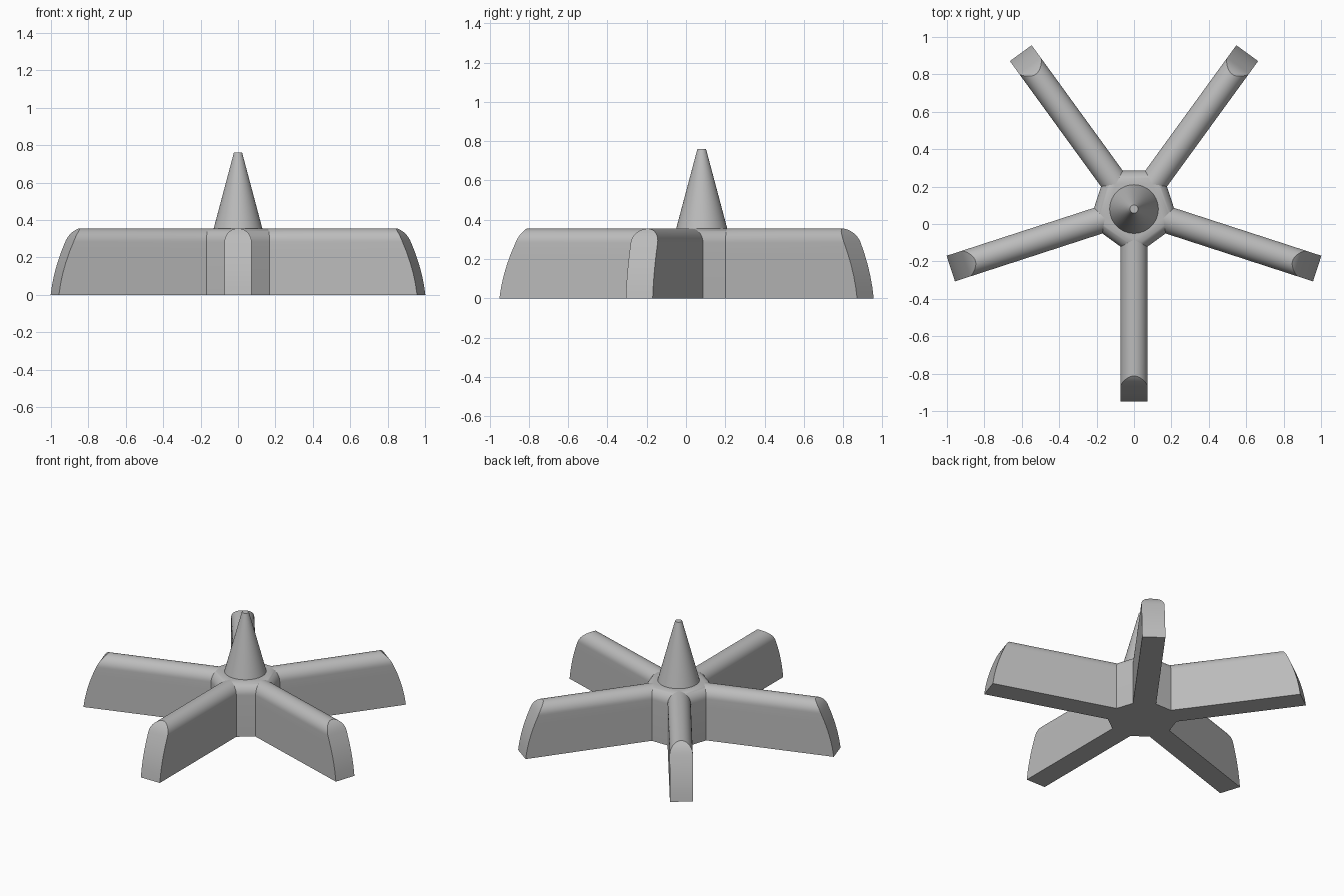
import bpy, bmesh, math
from mathutils import Matrix

if "Cube" in bpy.data.objects:
    bpy.data.objects.remove(bpy.data.objects["Cube"], do_unlink=True)

CENTRE = Matrix.Translation((0, 0.08, 0))
HEIGHT, HALF_WIDTH, ARMS = 0.355, 0.072, 5
SHOULDER = HEIGHT - HALF_WIDTH

grey = bpy.data.materials.new("plain grey")
grey.use_nodes = True
colour = (0.5, 0.5, 0.5, 1)
grey.diffuse_color = colour
grey.node_tree.nodes["Principled BSDF"].inputs["Base Color"].default_value = colour


def finish(name, bm, turn=0.0):
    """Turn the mesh into a named, shaded object around the centre."""
    bmesh.ops.recalc_face_normals(bm, faces=bm.faces[:])
    bm.transform(CENTRE @ Matrix.Rotation(turn, 4, "Z"))
    mesh = bpy.data.meshes.new(name)
    bm.to_mesh(mesh)
    bm.free()
    mesh.materials.append(grey)
    obj = bpy.data.objects.new(name, mesh)
    bpy.context.collection.objects.link(obj)
    bpy.ops.object.select_all(action="DESELECT")
    obj.select_set(True)
    bpy.context.view_layer.objects.active = obj
    bpy.ops.object.shade_smooth_by_angle(angle=math.radians(30))


def tip_radius(z):
    """Reach of the arm's curved end at a given height."""
    return 1.03 - 0.12 * z - 0.6 * z * z - 0.02 * max(0, (z - SHOULDER) / HALF_WIDTH) ** 3


# Arm cross-section: straight wall, then a quarter round up to the crest
half = [(HALF_WIDTH, SHOULDER * i / 5) for i in range(5)]
for i in range(11):
    a = math.pi / 2 * i / 10
    half.append((HALF_WIDTH * math.cos(a), SHOULDER + HALF_WIDTH * math.sin(a)))
section = half + [(-w, z) for w, z in reversed(half[:-1])]


def make_arm(name, turn):
    bm = bmesh.new()
    inner = [bm.verts.new((0.1, w, z)) for w, z in section]
    outer = [bm.verts.new((tip_radius(z), w, z)) for w, z in section]
    n = len(section)
    for i in range(n):
        j = (i + 1) % n
        bm.faces.new((inner[i], inner[j], outer[j], outer[i]))
    bm.faces.new(inner)
    # Curved end, in strips from one side to the other
    for i in range(n // 2):
        strip = [outer[i], outer[i + 1], outer[n - 2 - i], outer[n - 1 - i]]
        bm.faces.new(list(dict.fromkeys(strip)))
    finish(name, bm, turn)


for k in range(ARMS):
    make_arm(f"arm_{k + 1}", -math.pi / 2 + k * math.tau / ARMS)

# Five-sided hub, its top edge rounded like the arms
bm = bmesh.new()
levels = [(0, 0.205)]
for i in range(11):
    a = math.pi / 2 * i / 10
    levels.append((SHOULDER + HALF_WIDTH * math.sin(a),
                   0.205 - HALF_WIDTH * (1 - math.cos(a))))
rings = []
for z, apothem in levels:
    r = apothem / math.cos(math.pi / ARMS)
    rings.append([bm.verts.new((r * math.cos(t), r * math.sin(t), z))
                  for t in (-math.pi / 2 + k * math.tau / ARMS for k in range(ARMS))])
for low, high in zip(rings, rings[1:]):
    for k in range(ARMS):
        m = (k + 1) % ARMS
        bm.faces.new((low[k], low[m], high[m], high[k]))
bm.faces.new(rings[0])
bm.faces.new(rings[-1])
finish("hub", bm)

# Tapered spike with a small flat top
bm = bmesh.new()
bmesh.ops.create_cone(bm, cap_ends=True, segments=64, radius1=0.13, radius2=0.022,
                      depth=0.76 - HEIGHT,
                      matrix=Matrix.Translation((0, 0, (0.76 + HEIGHT) / 2)))
finish("spike", bm)
